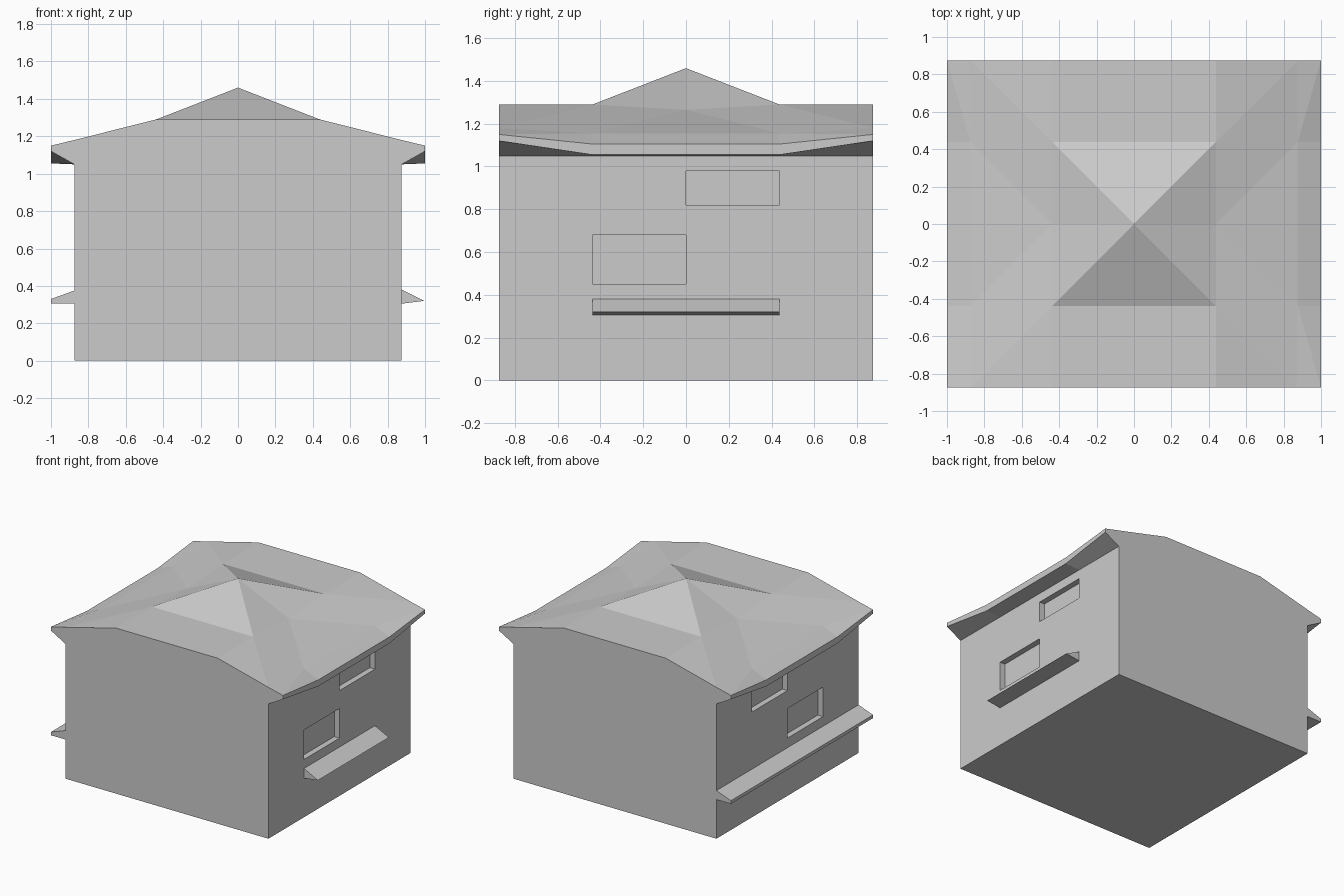
import bpy, bmesh
from mathutils import Vector

if "Cube" in bpy.data.objects:
    bpy.data.objects.remove(bpy.data.objects["Cube"])

W, Q, EAVE = 0.875, 0.4375, 1.0      # wall half width, quarter line, eave reach
WALL_TOP = 1.05


def make_object(name, bm):
    mesh = bpy.data.meshes.new(name)
    bm.to_mesh(mesh)
    bm.free()
    ob = bpy.data.objects.new(name, mesh)
    bpy.context.collection.objects.link(ob)
    return ob


def from_faces(name, faces):
    bm = bmesh.new()
    for f in faces:
        bm.faces.new([bm.verts.new(p) for p in f])
    bmesh.ops.remove_doubles(bm, verts=bm.verts, dist=1e-4)
    return make_object(name, bm)


# House body: a box cut along the window lines, windows pushed in on both sides
windows = [(-Q, 0, 0.45, 0.68), (0, Q, 0.82, 0.98)]   # y0, y1, z0, z1
bm = bmesh.new()
bmesh.ops.create_cube(bm, size=1)
for v in bm.verts:
    v.co = Vector((v.co.x * 2 * W, v.co.y * 2 * W, (v.co.z + 0.5) * WALL_TOP))


def cut(co, no):
    bmesh.ops.bisect_plane(bm, geom=bm.verts[:] + bm.edges[:] + bm.faces[:],
                           plane_co=co, plane_no=no)


for y in (-Q, 0, Q):
    cut((0, y, 0), (0, 1, 0))
for win in windows:
    for z in win[2:]:
        cut((0, 0, z), (0, 0, 1))
bm.normal_update()
panes = []
for f in bm.faces:
    c = f.calc_center_median()
    if abs(f.normal.x) > 0.9 and any(a < c.y < b and d < c.z < e for a, b, d, e in windows):
        panes.append(f)
bmesh.ops.inset_individual(bm, faces=panes, thickness=0, depth=-0.045)
# the roof closes the top
bm.normal_update()
top = [f for f in bm.faces if f.normal.z > 0.9 and f.calc_center_median().z > WALL_TOP - 0.001]
bmesh.ops.delete(bm, geom=top, context='FACES')
make_object("house_body", bm)

# Roof: one quarter built from a height grid, then mirrored
X, Y = [0, Q, W, EAVE], [0, Q, W]
H = [[1.46, 1.29, 1.29],      # rows follow X, columns follow Y
     [1.265, 1.29, 1.29],
     [1.155, 1.155, 1.18],
     [1.105, 1.105, 1.15]]
UNDER = [1.055, 1.055, 1.12]  # lower edge of the eave


def t(i, j):
    return (X[i], Y[j], H[i][j])


faces = []
for i in range(3):
    for j in range(2):        # top surface, split along the hips
        faces += [[t(i, j), t(i + 1, j), t(i + 1, j + 1)],
                  [t(i, j), t(i + 1, j + 1), t(i, j + 1)]]
    low = UNDER[2] if i == 2 else WALL_TOP
    faces.append([(X[i + 1], W, low), (X[i], W, WALL_TOP), t(i, 2), t(i + 1, 2)])  # gable
for j in range(2):
    a, b = (EAVE, Y[j], UNDER[j]), (EAVE, Y[j + 1], UNDER[j + 1])
    faces.append([a, b, t(3, j + 1), t(3, j)])                                     # fascia
    faces.append([(W, Y[j], WALL_TOP), (W, Y[j + 1], WALL_TOP), b, a])             # soffit
roof = from_faces("roof", faces)
mod = roof.modifiers.new("mirror", 'MIRROR')
mod.use_axis = (True, True, False)


# Ledges: cross-section in x-z, run along y
def ledge(name, profile, half):
    ends = [[(x, s * half, z) for x, z in profile] for s in (-1, 1)]
    n = len(profile)
    sides = [[ends[0][k], ends[0][(k + 1) % n], ends[1][(k + 1) % n], ends[1][k]]
             for k in range(n)]
    ob = from_faces(name, ends + sides)
    b = bmesh.new()
    b.from_mesh(ob.data)
    bmesh.ops.recalc_face_normals(b, faces=b.faces)
    b.to_mesh(ob.data)
    b.free()


ledge("right_ledge", [(W, 0.305), (0.995, 0.32), (W, 0.38)], Q)
ledge("left_ledge", [(-W, 0.305), (-1, 0.305), (-1, 0.33), (-W, 0.375)], W)
